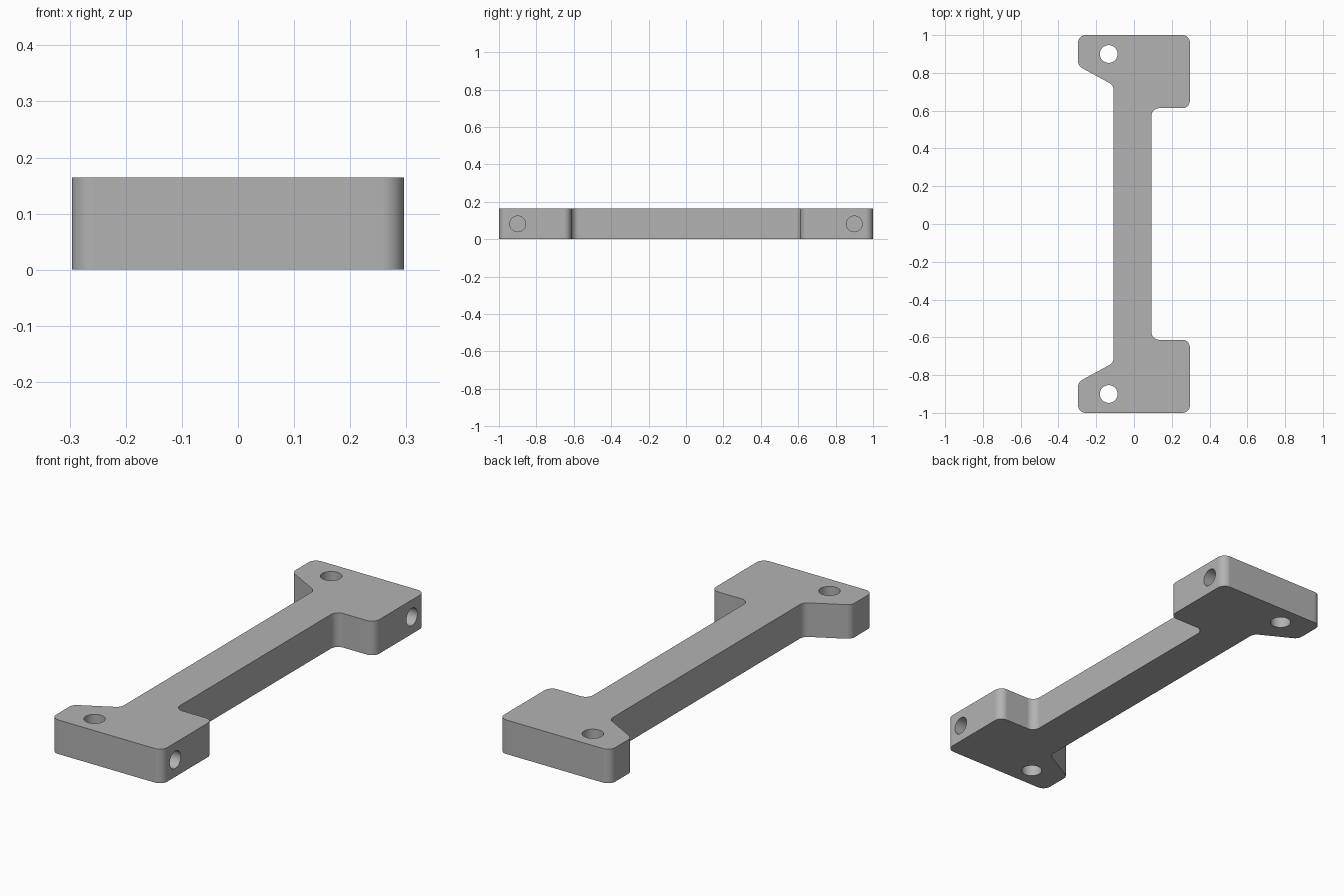
import bpy, bmesh, math
from mathutils import Vector

if "Cube" in bpy.data.objects:
    bpy.data.objects.remove(bpy.data.objects["Cube"], do_unlink=True)

HEIGHT = 0.164
FILLET = 0.04
HOLE_Y = 0.9

grey = bpy.data.materials.new("plain grey")
grey.use_nodes = True
grey.diffuse_color = (0.45, 0.45, 0.45, 1)
grey.node_tree.nodes["Principled BSDF"].inputs["Base Color"].default_value = grey.diffuse_color


def rounded_outline(corners, radius, steps=10):
    """Replace each corner with a tangent arc."""
    points = []
    for i, corner in enumerate(corners):
        a = (corners[i - 1] - corner).normalized()
        b = (corners[(i + 1) % len(corners)] - corner).normalized()
        half = a.angle(b) / 2
        centre = corner + (a + b).normalized() * (radius / math.sin(half))
        start = corner + a * (radius / math.tan(half)) - centre
        end = corner + b * (radius / math.tan(half)) - centre
        sweep = start.angle(end)
        for k in range(steps + 1):
            t = k / steps
            arm = (start * math.sin((1 - t) * sweep) + end * math.sin(t * sweep)) / math.sin(sweep)
            points.append(centre + arm)
    return points


def drill(name, location, radius, depth, rotation=(0, 0, 0)):
    """Hidden cylinder that cuts a hole in the bracket."""
    bpy.ops.mesh.primitive_cylinder_add(vertices=48, radius=radius, depth=depth,
                                        location=location, rotation=rotation)
    cutter = bpy.context.object
    cutter.name = name
    cutter.data.materials.append(grey)
    return cutter


# Bracket: half outline mirrored front to back, then extruded upward
half = [Vector(p) for p in ((0.093, 0.613), (0.296, 0.613), (0.296, 1), (-0.296, 1),
                            (-0.296, 0.837), (-0.109, 0.735))]
outline = rounded_outline(half + [Vector((p.x, -p.y)) for p in reversed(half)], FILLET)

bm = bmesh.new()
base = bm.faces.new([bm.verts.new((p.x, p.y, 0)) for p in outline])
top = bmesh.ops.extrude_face_region(bm, geom=[base], use_keep_orig=True)
bmesh.ops.translate(bm, vec=(0, 0, HEIGHT),
                    verts=[v for v in top["geom"] if isinstance(v, bmesh.types.BMVert)])
bmesh.ops.recalc_face_normals(bm, faces=bm.faces)
mesh = bpy.data.meshes.new("bracket")
bm.to_mesh(mesh)
bm.free()
mesh.materials.append(grey)
bracket = bpy.data.objects.new("bracket", mesh)
bpy.context.collection.objects.link(bracket)

# Vertical through holes and blind side holes at both ends
cutters = []
for side, end in ((-1, "front"), (1, "back")):
    cutters.append(drill(end + "_through_hole", (-0.134, side * HOLE_Y, HEIGHT / 2), 0.047, 0.4))
    cutters.append(drill(end + "_side_hole", (0.296, side * HOLE_Y, HEIGHT / 2), 0.042, 0.5,
                         (0, math.pi / 2, 0)))

bpy.ops.object.select_all(action="DESELECT")
bracket.select_set(True)
bpy.context.view_layer.objects.active = bracket
for cutter in cutters:
    mod = bracket.modifiers.new(cutter.name, "BOOLEAN")
    mod.operation = "DIFFERENCE"
    mod.solver = "EXACT"
    mod.object = cutter
    bpy.ops.object.modifier_apply(modifier=mod.name)
    bpy.data.objects.remove(cutter, do_unlink=True)

# Smooth fillets and holes, crisp flat faces
bpy.ops.object.shade_smooth_by_angle(angle=math.radians(30))
weighted = bracket.modifiers.new("flat_faces", "WEIGHTED_NORMAL")
weighted.keep_sharp = True
